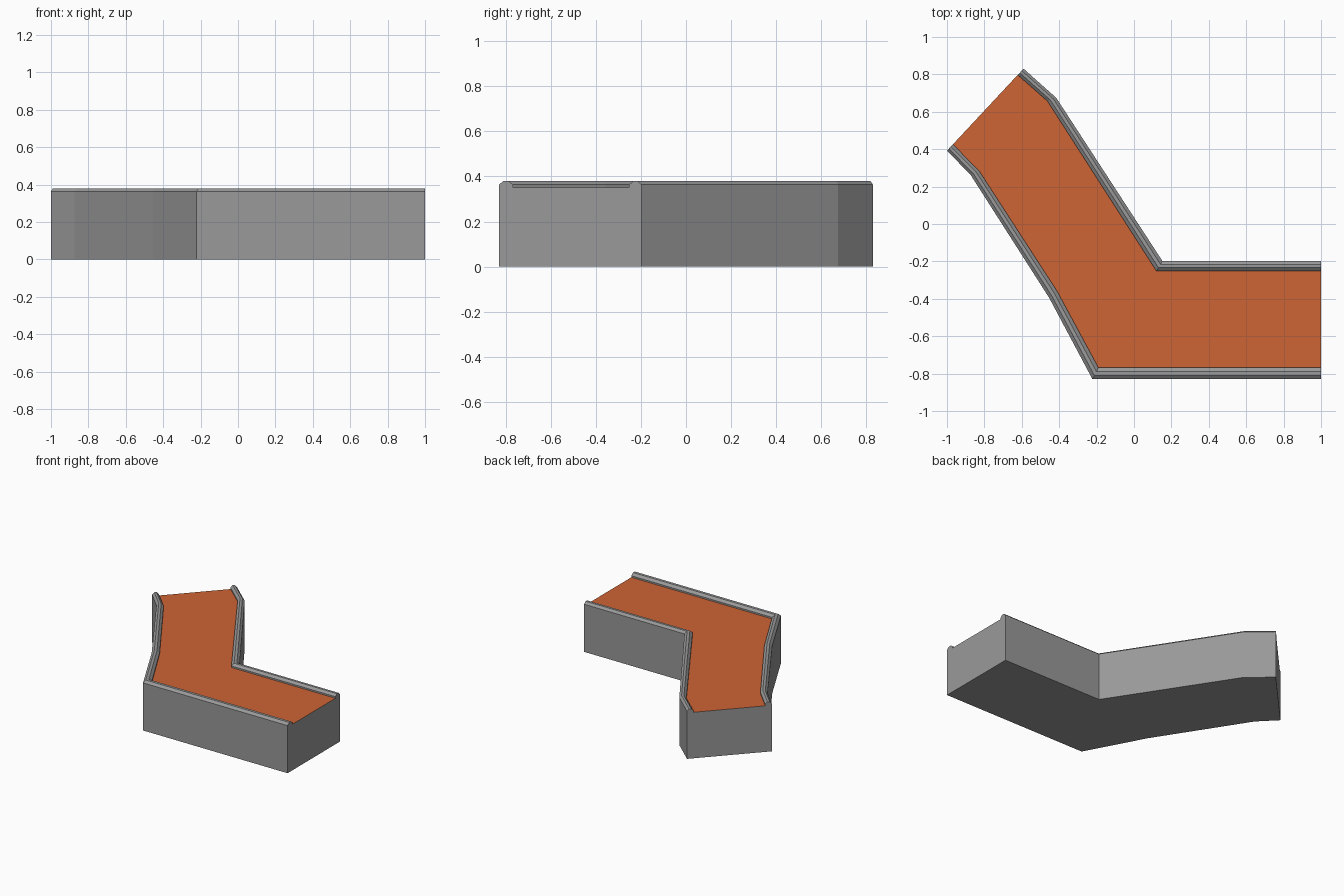
import bpy, bmesh
from mathutils import Vector

if "Cube" in bpy.data.objects:
    bpy.data.objects.remove(bpy.data.objects["Cube"])


def material(name, rgb):
    m = bpy.data.materials.new(name)
    m.diffuse_color = (*rgb, 1)
    m.use_nodes = True
    m.node_tree.nodes["Principled BSDF"].inputs["Base Color"].default_value = m.diffuse_color
    return m


grey = material("stone grey", (0.32, 0.32, 0.32))
orange = material("orange surface", (0.61, 0.128, 0.035))

# Plan of each side wall: (outer point, inner point), from right end to left end
front_wall = [((1, -0.83), (1, -0.768)), ((-0.222, -0.83), (-0.19, -0.768)),
              ((-0.454, -0.394), (-0.411, -0.359)), ((-0.874, 0.263), (-0.827, 0.283)),
              ((-1, 0.392), (-0.968, 0.426))]
back_wall = [((1, -0.198), (1, -0.252)), ((0.152, -0.198), (0.12, -0.252)),
             ((-0.416, 0.675), (-0.463, 0.657)), ((-0.59, 0.83), (-0.622, 0.797))]

# Wall cross-section: (fraction from outer to inner, height)
FLOOR = 0.352
profile = [(0, 0), (0, 0.364), (0.32, 0.38), (0.66, 0.38), (1, 0.364), (1, FLOOR)]


def finish(bm, name, mat):
    me = bpy.data.meshes.new(name)
    bm.to_mesh(me)
    bm.free()
    me.materials.append(mat)
    ob = bpy.data.objects.new(name, me)
    bpy.context.collection.objects.link(ob)
    return ob


def sweep(bm, wall, flip):
    """Loft the wall cross-section along one side and return its rings."""
    rings = [[bm.verts.new((*Vector(o).lerp(Vector(i), t), z)) for t, z in profile]
             for o, i in wall]
    for a, b in zip(rings, rings[1:]):
        for k in range(len(profile) - 1):
            f = [a[k], a[k + 1], b[k + 1], b[k]]
            bm.faces.new(f[::-1] if flip else f)
    return rings


# Base with bevelled kerbs, flat ends and underside
bm = bmesh.new()
front = sweep(bm, front_wall, False)
back = sweep(bm, back_wall, True)
bm.faces.new(back[0] + front[0][::-1])
bm.faces.new(front[-1] + back[-1][::-1])
bm.faces.new([r[0] for r in front] + [r[0] for r in back[::-1]])
bm.normal_update()
finish(bm, "kerbed_base", grey)

# Coloured walkway between the kerbs
bm = bmesh.new()
pts = [i for _, i in back_wall] + [i for _, i in front_wall[::-1]]
bm.faces.new([bm.verts.new((x, y, FLOOR)) for x, y in pts])
bm.normal_update()
for f in bm.faces:
    if f.normal.z < 0:
        f.normal_flip()
finish(bm, "walkway_surface", orange)
